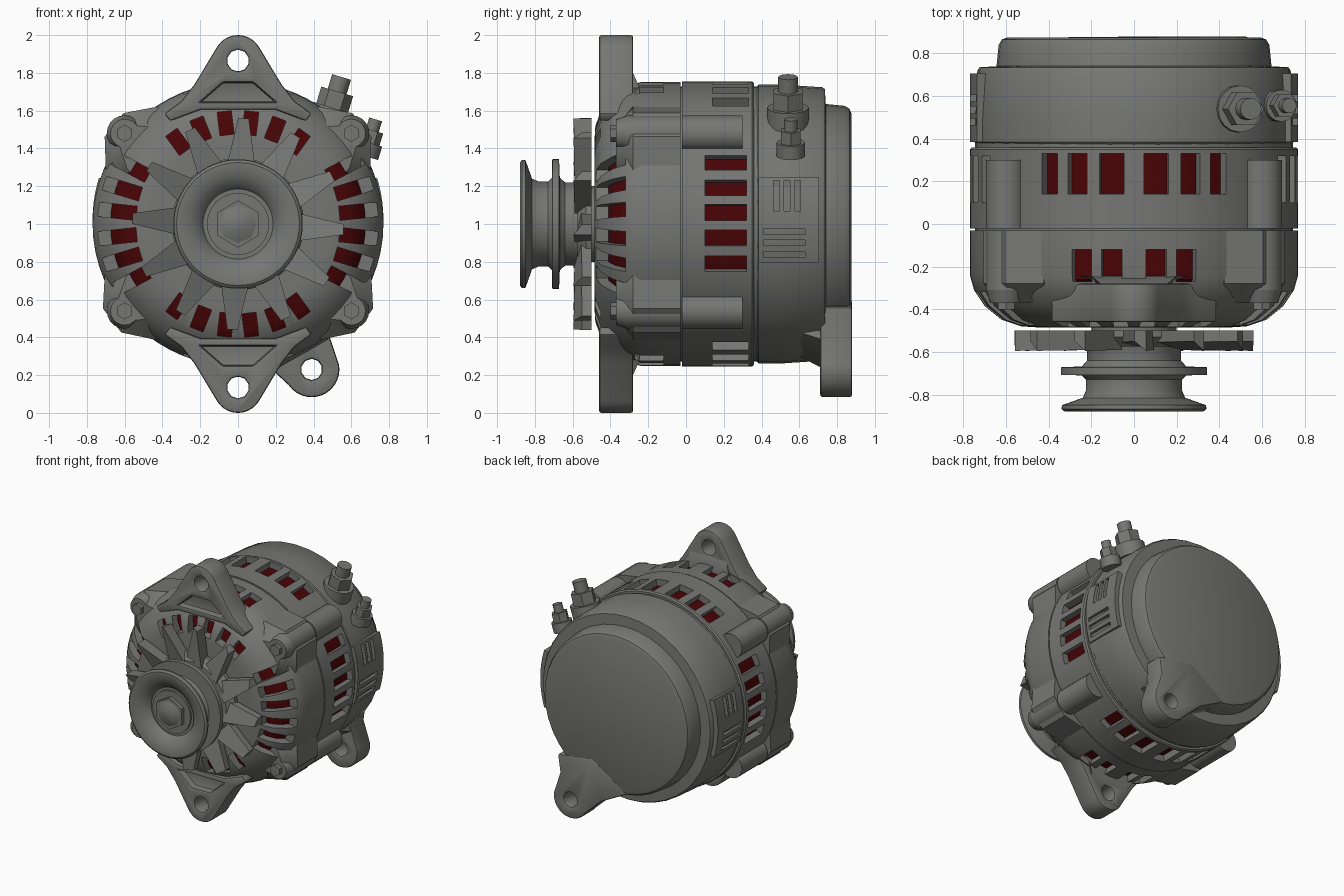
import bpy, bmesh, math
from mathutils import Matrix, Vector

if "Cube" in bpy.data.objects:
    bpy.data.objects.remove(bpy.data.objects["Cube"])

def material(name, rgb):
    m = bpy.data.materials.new(name)
    m.diffuse_color = (*rgb, 1)
    m.use_nodes = True
    m.node_tree.nodes["Principled BSDF"].inputs["Base Color"].default_value = m.diffuse_color
    return m

GREY = material("cast_grey", (0.182, 0.182, 0.177))
RED = material("winding_red", (0.066, 0.001, 0.0015))
CENTRE = Vector((0, 0, 1))          # shaft axis runs along y through here
rad = math.radians

def finish(name, bm, mat=GREY):
    bmesh.ops.recalc_face_normals(bm, faces=bm.faces[:])
    me = bpy.data.meshes.new(name)
    bm.to_mesh(me)
    bm.free()
    ob = bpy.data.objects.new(name, me)
    me.materials.append(mat)
    bpy.context.collection.objects.link(ob)
    return ob

def lathe(name, profile, mat=GREY, n=64, sz=1.0):
    """Revolve a closed (radius, y) profile about the shaft axis."""
    bm = bmesh.new()
    rings = []
    for i in range(n):
        a = 2 * math.pi * i / n
        rings.append([bm.verts.new((r * math.cos(a), y, 1 + sz * r * math.sin(a))) for r, y in profile])
    k = len(profile)
    for i in range(n):
        p, q = rings[i], rings[(i + 1) % n]
        for j in range(k):
            bm.faces.new((p[j], p[(j + 1) % k], q[(j + 1) % k], q[j]))
    bmesh.ops.remove_doubles(bm, verts=bm.verts[:], dist=1e-5)
    return finish(name, bm, mat)

def add_rod(bm, p0, p1, r0, r1=None, n=24):
    p0, p1 = Vector(p0), Vector(p1)
    d = p1 - p0
    m = Matrix.Translation((p0 + p1) / 2) @ d.to_track_quat('Z', 'Y').to_matrix().to_4x4()
    bmesh.ops.create_cone(bm, cap_ends=True, segments=n, radius1=r0,
                          radius2=r0 if r1 is None else r1, depth=d.length, matrix=m)

def add_box(bm, centre, size):
    bmesh.ops.create_cube(bm, size=1, matrix=Matrix.Translation(centre) @ Matrix.Diagonal((*size, 1)))

def axes(deg):
    a = rad(deg)
    return Vector((math.cos(a), 0, math.sin(a))), Vector((-math.sin(a), 0, math.cos(a)))

def add_radial_box(bm, deg, r0, r1, y0, y1, width):
    u, t = axes(deg)
    m = Matrix((u * (r1 - r0), Vector((0, y1 - y0, 0)), t * width)).transposed().to_4x4()
    c = CENTRE + u * (r0 + r1) / 2 + Vector((0, (y0 + y1) / 2, 0))
    bmesh.ops.create_cube(bm, size=1, matrix=Matrix.Translation(c) @ m)

def add_prism(bm, pts, y0, y1, grow=None):
    """Extrude an (x, z) outline along y; grow gives a second outline for the far end."""
    a = [bm.verts.new((x, y0, z)) for x, z in pts]
    b = [bm.verts.new((x, y1, z)) for x, z in (grow or pts)]
    bm.faces.new(a)
    bm.faces.new(b[::-1])
    for i in range(len(a)):
        j = (i + 1) % len(a)
        bm.faces.new((a[i], b[i], b[j], a[j]))

def prism(name, pts, y0, y1, grow=None):
    bm = bmesh.new()
    add_prism(bm, pts, y0, y1, grow)
    return finish(name, bm)

def arc(cx, cz, r, a0, a1, n=14):
    return [(cx + r * math.cos(rad(a0 + (a1 - a0) * i / n)),
             cz + r * math.sin(rad(a0 + (a1 - a0) * i / n))) for i in range(n + 1)]

def apply(ob, mod):
    bpy.context.view_layer.objects.active = ob
    bpy.ops.object.modifier_apply(modifier=mod.name)

def cut(ob, bm):
    cutter = finish("cutter", bm)
    cutter.hide_render = True
    mod = ob.modifiers.new("cut", 'BOOLEAN')
    mod.operation, mod.solver, mod.object = 'DIFFERENCE', 'EXACT', cutter
    apply(ob, mod)
    bpy.data.objects.remove(cutter)

def bevel(ob, w):
    mod = ob.modifiers.new("bevel", 'BEVEL')
    mod.width, mod.segments, mod.limit_method, mod.angle_limit = w, 2, 'ANGLE', rad(40)
    apply(ob, mod)

# windings inside the housing
lathe("windings", [(0, -0.41), (0.57, -0.41), (0.63, -0.375), (0.675, -0.32), (0.69, -0.28), (0.72, -0.26),
                   (0.722, 0.35), (0, 0.35)], RED, sz=0.977)
# dark joints between the castings
for name, y in (("front_joint", -0.025), ("rear_joint", 0.365)):
    lathe(name, [(0.6, y - 0.015), (0.745, y - 0.015), (0.745, y + 0.015), (0.6, y + 0.015)], sz=0.977)

# front housing with rounded shoulder and cooling windows
front = lathe("front_housing", [
    (0.1, -0.485), (0.45, -0.485), (0.53, -0.48), (0.62, -0.45), (0.70, -0.385), (0.75, -0.31),
    (0.77, -0.24), (0.77, -0.03), (0.69, -0.03), (0.69, -0.27), (0.62, -0.36), (0.55, -0.41),
    (0.1, -0.42)], sz=0.975)
bm = bmesh.new()
for base in (0, 180):
    for o in (-28, -17, -6, 6, 17, 28):
        add_radial_box(bm, base + o, 0.54, 0.85, -0.6, -0.32, 0.075)
for base in (90, 270):
    for o in (-36, -21.5, -7, 7, 21.5, 36):
        add_radial_box(bm, base + o, 0.475, 0.60, -0.6, -0.34, 0.075)
    for o in (-19, -8, 8, 19):
        add_radial_box(bm, base + o, 0.64, 0.85, -0.27, -0.12, 0.095)
cut(front, bm)

# rear housing ring with windows
rear = lathe("rear_housing", [(0.77, -0.02), (0.77, 0.35), (0.76, 0.36), (0.67, 0.36), (0.67, -0.02)], sz=0.98)
bm = bmesh.new()
for base, s in ((0, 1), (180, -1)):
    for o in (25, 14.5, 4.5, -5.5, -16):
        add_radial_box(bm, base + s * o, 0.655, 0.85, 0.10, 0.32, 0.085)
for base in (90, 270):
    for o, w in ((8, 0.115), (20.5, 0.095), (31.5, 0.085)):
        for s in (-1, 1):
            add_radial_box(bm, base + s * o, 0.655, 0.85, 0.14, 0.33, w)
cut(rear, bm)

# stepped rear cover
lathe("rear_cover", [(0, 0.37), (0.735, 0.37), (0.75, 0.385), (0.75, 0.5), (0.735, 0.72), (0.725, 0.735),
                     (0.645, 0.74), (0.635, 0.84), (0.62, 0.865), (0.595, 0.875), (0, 0.877)], n=40, sz=0.985)

# louvred vent panels following the cover on both sides
for side, s in (("right", 1), ("left", -1)):
    outline = arc(0, 1.02, 0.77, -17, 17) + arc(0, 1.02, 0.62, 17, -17)
    vent = prism(side + "_vent_panel", [(s * x, z) for x, z in outline], 0.385, 0.705)
    bm = bmesh.new()
    for y in (0.48, 0.535, 0.59):
        add_box(bm, (s * 0.79, y, 1.15), (0.14, 0.032, 0.16))
    for z in (0.84, 0.90, 0.96):
        add_box(bm, (s * 0.79, 0.52, z), (0.14, 0.22, 0.03))
    cut(vent, bm)

# top and bottom mounting lugs on the front housing
for name, s in (("top", 1), ("bottom", -1)):
    right = [(0.23, 0.74), (0.30, 0.65), (0.39, 0.585), (0.36, 0.545), (0.2, 0.605)]
    pts = arc(0, 0.87, 0.13, 150, 30) + right + [(-x, z) for x, z in reversed(right)]
    lug = prism(name + "_lug", [(x, 1 + s * z) for x, z in pts], -0.46, -0.28)
    bm = bmesh.new()
    add_rod(bm, (0, -0.6, 1 + s * 0.865), (0, -0.1, 1 + s * 0.865), 0.058, n=10)
    pocket = ((-0.2, 0.645), (0.2, 0.645), (0.08, 0.75), (-0.08, 0.75))
    add_prism(bm, [(x, 1 + s * z) for x, z in pocket], -0.5, -0.41)
    cut(lug, bm)
    bevel(lug, 0.012)
    # fillet behind the lug
    near, far = ((-0.2, 0.6), (0.2, 0.6), (0.15, 0.81), (-0.15, 0.81)), ((-0.3, 0.6), (0.3, 0.6), (0.2, 0.72), (-0.2, 0.72))
    prism(name + "_lug_fillet", [(x, 1 + s * z) for x, z in near], -0.285, -0.245,
          [(x, 1 + s * z) for x, z in far])

# rear foot lug, with a tapered root blending into the cover
outline = arc(0.39, 0.23, 0.147, -145, 10) + [(0.48, 0.42), (0.5, 0.56), (0.2, 0.6), (-0.1, 0.40), (0.12, 0.285)]
foot = prism("rear_foot", outline, 0.71, 0.88)
bm = bmesh.new()
add_rod(bm, (0.39, 0.5, 0.23), (0.39, 1.0, 0.23), 0.056, n=10)
cut(foot, bm)
bevel(foot, 0.015)
root = ([(0.2, 0.32), (0.36, 0.38), (0.44, 0.44), (0.4, 0.6), (0.1, 0.5)],
        [(0.22, 0.24), (0.36, 0.32), (0.48, 0.39), (0.4, 0.6), (0.1, 0.45)])
prism("foot_root", root[0], 0.56, 0.715, root[1])

# through-bolt bosses at the four corners, each on a wide web
bm = bmesh.new()
for x in (-0.6, 0.6):
    for z in (1.48, 0.54):
        u, t = axes(math.degrees(math.atan2(z - 1, x)))
        web = [CENTRE + u * r + t * w for r, w in ((0.6, -0.22), (0.72, -0.22), (0.84, -0.08),
                                                   (0.84, 0.08), (0.72, 0.22), (0.6, 0.22))]
        low = [CENTRE + u * r + t * w for r, w in ((0.55, -0.14), (0.64, -0.14), (0.76, -0.06),
                                                   (0.76, 0.06), (0.64, 0.14), (0.55, 0.14))]
        flat, small = [(p.x, p.z) for p in web], [(p.x, p.z) for p in low]
        add_prism(bm, small, -0.37, -0.28, flat)
        add_prism(bm, flat, -0.28, -0.03)
        add_rod(bm, (x, -0.31, z), (x, -0.03, z), 0.095, n=20)
        add_rod(bm, (x, -0.37, z), (x, -0.31, z), 0.075, 0.095, n=20)
        add_rod(bm, (x, -0.02, z), (x, 0.30, z), 0.095, n=20)
        add_rod(bm, (x, -0.40, z), (x, -0.36, z), 0.045, n=6)
finish("bolt_bosses", bm)

# output terminals on the cover
for name, p, k, f in (("large_terminal", Vector((0.47, 0.54, 1.52)), 1.0, 1.0),
                      ("small_terminal", Vector((0.67, 0.555, 1.36)), 0.68, 0.75)):
    d = Vector((0.29, 0, 0.957))
    bm = bmesh.new()
    for a, b, r, n in ((0, 0.10, 0.11, 16), (0.09, 0.19, 0.088, 6), (0.18, 0.27, 0.052, 12)):
        add_rod(bm, p + d * a * f, p + d * b * f, r * k, n=n)
    finish(name, bm)

# cooling fan: hub disc and twelve slanted, tapering blades
lathe("fan_disc", [(0, -0.575), (0.30, -0.575), (0.35, -0.53), (0.35, -0.50), (0, -0.50)], n=48)
bm = bmesh.new()
for i in range(12):
    u, t = axes(87 + 30 * i)
    v = []
    for r, w, yl, yr in ((0.28, 0.08, -0.59, -0.555), (0.56, 0.028, -0.595, -0.55)):
        for side, y in ((-w, yl), (w, yr)):
            for yy in (y, -0.50):
                v.append(bm.verts.new(CENTRE + u * r + t * side + Vector((0, yy, 0))))
    for f in ((0, 1, 3, 2), (4, 6, 7, 5), (0, 4, 5, 1), (2, 3, 7, 6), (0, 2, 6, 4), (1, 5, 7, 3)):
        bm.faces.new([v[j] for j in f])
finish("fan_blades", bm)

# belt pulley, shaft and nut
lathe("pulley", [(0, -0.81), (0.185, -0.81), (0.20, -0.835), (0.25, -0.865), (0.30, -0.88), (0.325, -0.88),
                 (0.34, -0.868), (0.338, -0.85), (0.24, -0.815), (0.225, -0.78), (0.225, -0.73), (0.245, -0.71),
                 (0.343, -0.708), (0.343, -0.672), (0.245, -0.668), (0.22, -0.64), (0.22, -0.58), (0.25, -0.53), (0, -0.53)])
bm = bmesh.new()
add_rod(bm, (0, -0.55, 1), (0, -0.45, 1), 0.2)
add_rod(bm, (0, -0.80, 1), (0, -0.825, 1), 0.165)
add_rod(bm, (0, -0.82, 1), (0, -0.855, 1), 0.125, n=6)
add_rod(bm, (0, -0.855, 1), (0, -0.88, 1), 0.10, 0.045, n=8)
finish("shaft_and_nut", bm)

# smooth shading with sharp edges kept
bpy.ops.object.select_all(action='SELECT')
bpy.context.view_layer.objects.active = front
bpy.ops.object.shade_smooth_by_angle(angle=rad(35))
